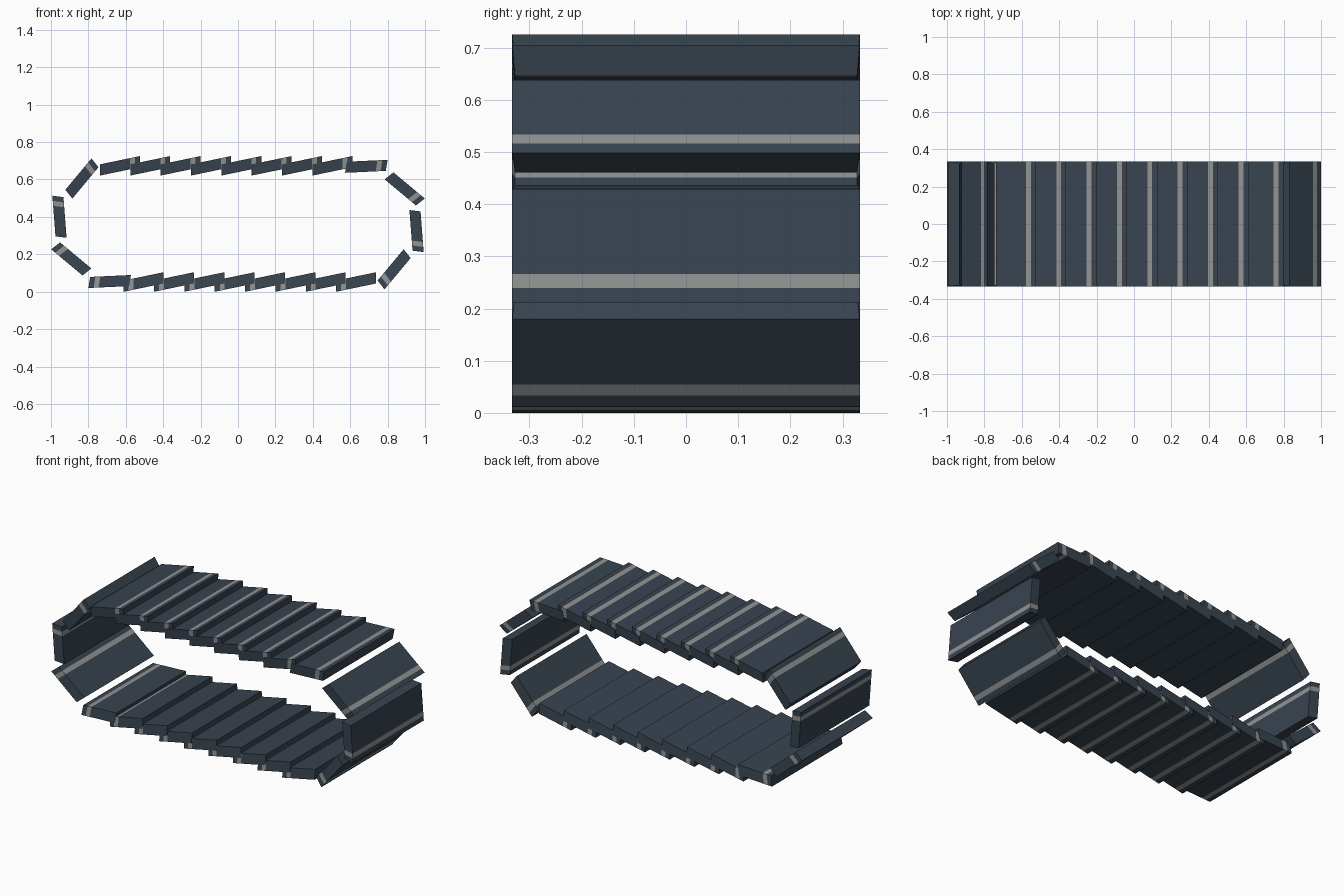
import bpy, bmesh, math
from mathutils import Matrix, Vector

if "Cube" in bpy.data.objects:
    bpy.data.objects.remove(bpy.data.objects["Cube"])


def material(name, rgb):
    m = bpy.data.materials.new(name)
    m.diffuse_color = (*rgb, 1)
    m.use_nodes = True
    m.node_tree.nodes["Principled BSDF"].inputs["Base Color"].default_value = m.diffuse_color
    return m


SLATE = material("dark slate", (0.040, 0.058, 0.080))
GREY = material("grey stripe", (0.285, 0.295, 0.295))

LENGTH, THICK, TILT = 0.218, 0.06, math.radians(11.7)
OUTER_Y, INNER_Y = 0.333, 0.328           # slat ends taper slightly inward
STATIONS = (0.0, 0.75, 0.873, 1.0)        # the stripe lies between the middle two
CENTRE = Vector((0, 0, 0.3625))


def slat_mesh():
    """One sheared slat; origin at its leading outer edge."""
    bm = bmesh.new()
    rings = []
    for s in STATIONS:
        x, z = s * LENGTH * math.cos(TILT), s * LENGTH * math.sin(TILT)
        rings.append([bm.verts.new(p) for p in (
            (x, -OUTER_Y, z), (x, OUTER_Y, z),
            (x, INNER_Y, z - THICK), (x, -INNER_Y, z - THICK))])
    for i in range(3):
        for k in range(4):
            n = (k + 1) % 4
            f = bm.faces.new((rings[i][k], rings[i + 1][k], rings[i + 1][n], rings[i][n]))
            f.material_index = 1 if i == 1 else 0
    bm.faces.new(rings[0])
    bm.faces.new(rings[-1][::-1])
    bmesh.ops.recalc_face_normals(bm, faces=bm.faces)
    mesh = bpy.data.meshes.new("slat")
    bm.to_mesh(mesh)
    bm.free()
    mesh.materials.append(SLATE)
    mesh.materials.append(GREY)
    return mesh


# Half of the belt: (name, x, z, clockwise turn in degrees)
half = [("run_slat", -0.738 + 0.1623 * i, 0.681, 0) for i in range(8)]
half += [("run_end_slat", 0.582, 0.695, 9),
         ("upper_turn_slat", 0.831, 0.638, 51.5),
         ("end_slat", 0.976, 0.429, 97.3),
         ("lower_turn_slat", 0.923, 0.180, 141.5)]

# The other half is the same turned by 180 degrees about the middle
mesh = slat_mesh()
turn = Matrix.Translation(CENTRE) @ Matrix.Rotation(math.pi, 4, 'Y') @ Matrix.Translation(-CENTRE)
for prefix, flip in (("top", Matrix.Identity(4)), ("bottom", turn)):
    for name, x, z, deg in half:
        ob = bpy.data.objects.new(f"{prefix}_{name}", mesh)
        bpy.context.collection.objects.link(ob)
        ob.matrix_world = (flip @ Matrix.Translation((x, 0, z))
                           @ Matrix.Rotation(math.radians(deg), 4, 'Y'))
